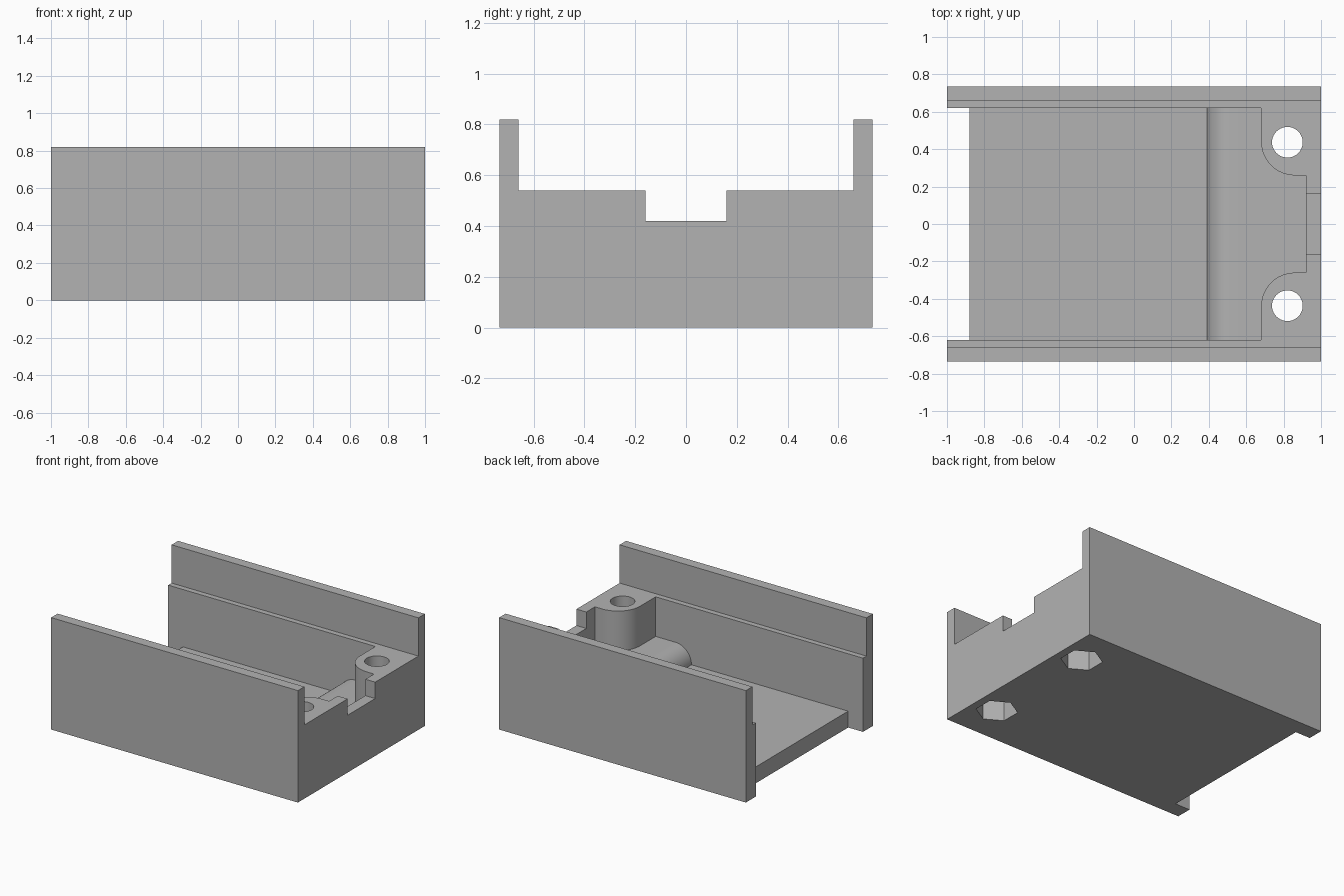
import bpy, bmesh
from math import pi, cos, sin
from mathutils import Vector

if "Cube" in bpy.data.objects:
    bpy.data.objects.remove(bpy.data.objects["Cube"])

grey = bpy.data.materials.new("plain grey")
grey.use_nodes = True
colour = (0.448, 0.448, 0.448, 1)
grey.diffuse_color = colour
grey.node_tree.nodes["Principled BSDF"].inputs["Base Color"].default_value = colour


def prism(name, outline, axis, low, high):
    """Extrude a closed outline along x, y or z."""
    place = {"x": lambda p: (low, p[0], p[1]),
             "y": lambda p: (p[0], low, p[1]),
             "z": lambda p: (p[0], p[1], low)}[axis]
    bm = bmesh.new()
    face = bm.faces.new([bm.verts.new(place(p)) for p in outline])
    ext = bmesh.ops.extrude_face_region(bm, geom=[face])
    move = Vector([(high - low) * (axis == a) for a in "xyz"])
    bmesh.ops.translate(bm, vec=move, verts=[v for v in ext["geom"] if isinstance(v, bmesh.types.BMVert)])
    bmesh.ops.recalc_face_normals(bm, faces=bm.faces)
    mesh = bpy.data.meshes.new(name)
    bm.to_mesh(mesh)
    bm.free()
    mesh.materials.append(grey)
    obj = bpy.data.objects.new(name, mesh)
    bpy.context.collection.objects.link(obj)
    return obj


def arc(cx, cy, radius, start, end, steps):
    angles = [start + (end - start) * i / steps for i in range(steps + 1)]
    return [(cx + radius * cos(a), cy + radius * sin(a)) for a in angles]


def mirrored(half):
    """Complete a symmetric outline across its second coordinate."""
    return half + [(a, -b) for a, b in reversed(half)]


# Tray block: side walls, ledges and the end notch in one cross-section
half = [(0.735, 0), (0.735, 0.82), (0.66, 0.82), (0.66, 0.54), (0.16, 0.54), (0.16, 0.42)]
section = half + [(-y, z) for y, z in reversed(half)]
tray = prism("tray_body", section, "x", -1, 1)

# Main cavity, leaving the rounded screw posts and the thin end wall
corner = arc(0.86, 0.44, 0.18, pi, 1.5 * pi, 16)
cavity = [(-1.2, 0.62), (0.68, 0.62)] + corner + [(0.92, 0.26)]
cutters = [prism("cavity_cutter", mirrored(cavity), "z", 0.25, 1)]

# Lower cavity, leaving the floor and the raised step with a rounded lip
lip = arc(0.52, 0.12, 0.13, pi, pi / 2, 16)
cutters.append(prism("floor_cutter", [(-1.2, 0.12)] + lip + [(0.52, 0.3), (-1.2, 0.3)], "y", -0.62, 0.62))

# Floor stops short of the open end
cutters.append(prism("open_end_cutter", mirrored([(-1.2, 0.62), (-0.88, 0.62)]), "z", -0.1, 0.3))

# Screw holes with hexagonal nut pockets underneath
for side in (-1, 1):
    y = side * 0.437
    cutters.append(prism("screw_hole_cutter", arc(0.82, y, 0.082, 0, 2 * pi, 40)[:-1], "z", -0.1, 1))
    cutters.append(prism("nut_pocket_cutter", arc(0.82, y, 0.14, pi / 6, 13 * pi / 6, 6)[:-1], "z", -0.1, 0.2))

bpy.ops.object.select_all(action="DESELECT")
bpy.context.view_layer.objects.active = tray
tray.select_set(True)
for cutter in cutters:
    cutter.hide_render = True
    cut = tray.modifiers.new("cut", "BOOLEAN")
    cut.operation = "DIFFERENCE"
    cut.solver = "EXACT"
    cut.object = cutter
    bpy.ops.object.modifier_apply(modifier=cut.name)
    bpy.data.objects.remove(cutter)

bpy.ops.object.shade_smooth_by_angle(angle=pi / 6)
